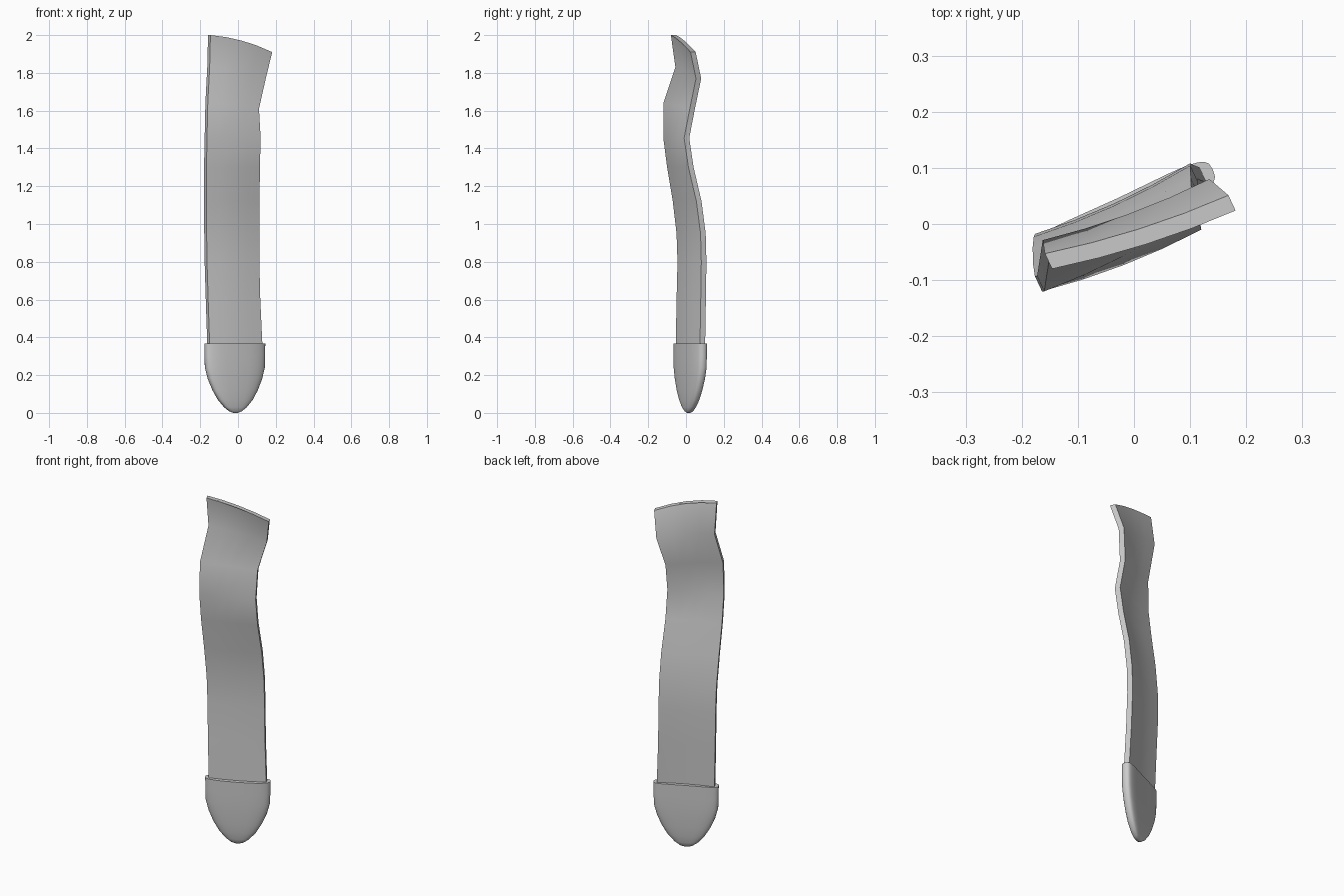
import bpy, math
from mathutils import Vector

cube = bpy.data.objects.get("Cube")
if cube:
    bpy.data.objects.remove(cube)

grey = bpy.data.materials.new("plain grey")
grey.use_nodes = True
colour = (0.6, 0.6, 0.6, 1)
grey.diffuse_color = colour
grey.node_tree.nodes["Principled BSDF"].inputs["Base Color"].default_value = colour


def loft(name, rings, angle):
    """Skin a list of closed rings and cap both ends."""
    n = len(rings[0])
    verts = [p for ring in rings for p in ring]
    faces = [(r * n + i, r * n + (i + 1) % n, (r + 1) * n + (i + 1) % n, (r + 1) * n + i)
             for r in range(len(rings) - 1) for i in range(n)]
    faces.append(tuple(reversed(range(n))))
    faces.append(tuple(range(len(verts) - n, len(verts))))
    mesh = bpy.data.meshes.new(name)
    mesh.from_pydata(verts, [], faces)
    mesh.materials.append(grey)
    obj = bpy.data.objects.new(name, mesh)
    bpy.context.collection.objects.link(obj)
    bpy.ops.object.select_all(action='DESELECT')
    obj.select_set(True)
    bpy.context.view_layer.objects.active = obj
    bpy.ops.object.shade_smooth_by_angle(angle=math.radians(angle))
    return obj


turn = math.radians(25)
along = Vector((math.cos(turn), math.sin(turn), 0))    # across the width
back = Vector((-math.sin(turn), math.cos(turn), 0))    # towards the rear face
THICK, SAG = 0.03, 0.009

# Strap: front left and front right edge points, from bottom to top
edges = [
    ((-0.148, -0.055, 0.30), (0.132, 0.073, 0.30)),
    ((-0.158, -0.050, 0.60), (0.118, 0.078, 0.60)),
    ((-0.164, -0.045, 0.80), (0.113, 0.081, 0.80)),
    ((-0.166, -0.050, 0.95), (0.113, 0.077, 0.95)),
    ((-0.168, -0.070, 1.12), (0.114, 0.055, 1.12)),
    ((-0.167, -0.100, 1.30), (0.116, 0.013, 1.30)),
    ((-0.164, -0.120, 1.455), (0.120, -0.010, 1.455)),
    ((-0.160, -0.120, 1.64), (0.111, 0.020, 1.61)),
    ((-0.150, -0.056, 1.83), (0.147, 0.053, 1.77)),
    ((-0.146, -0.080, 2.00), (0.181, 0.024, 1.91)),
]
rings = []
for left, right in edges:
    left, right = Vector(left), Vector(right)
    front = []
    for i in range(5):
        t = i / 4
        bow = 4 * t * (1 - t)                          # slight bow across the width
        p = left.lerp(right, t) - back * SAG * bow
        p.z += 0.17 * bow * (left.z - right.z)
        front.append(p)
    rings.append(front + [p + back * THICK for p in reversed(front)])
loft("strap", rings, 50)

# End cap: height, half width, half thickness
profile = [(0.0, 0.012, 0.006), (0.008, 0.034, 0.014), (0.03, 0.064, 0.020),
           (0.07, 0.099, 0.026), (0.12, 0.129, 0.030), (0.18, 0.155, 0.033),
           (0.24, 0.171, 0.035), (0.30, 0.173, 0.035), (0.368, 0.174, 0.035)]
centre = Vector((-0.015, 0.019, 0))
rings = []
for z, half, depth in profile:
    ring = []
    for i in range(32):
        a = 2 * math.pi * i / 32
        c, s = math.cos(a), math.sin(a)
        u = half * math.copysign(abs(c) ** 0.6, c)
        v = depth * math.copysign(abs(s) ** 0.6, s)
        v += SAG * ((u / 0.17) ** 2 - 0.5)
        ring.append(centre + along * u + back * v + Vector((0, 0, z)))
    rings.append(ring)
loft("end_cap", rings, 50)
